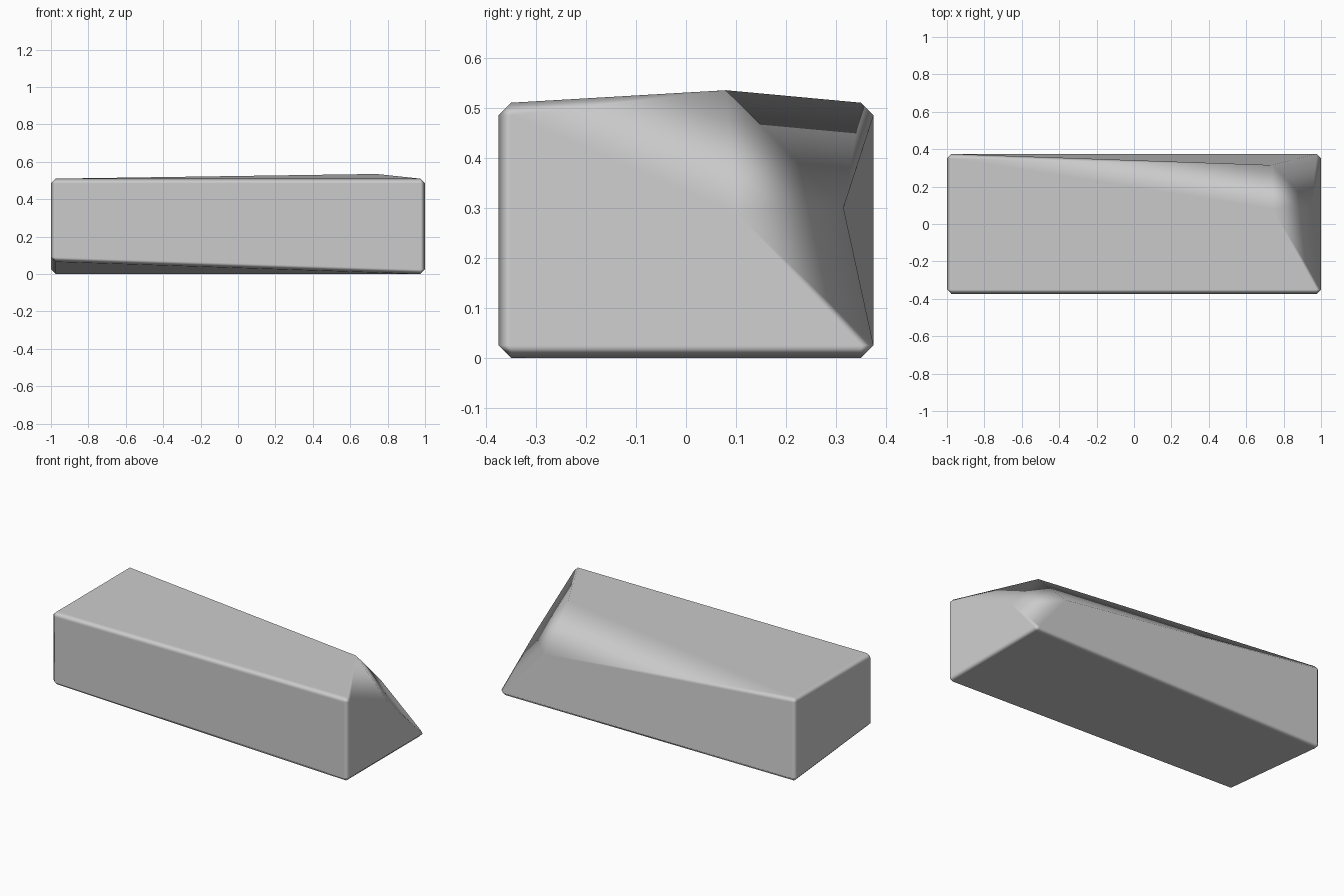
import bpy
import bmesh
from mathutils import Vector

cube = bpy.data.objects.get("Cube")
if cube:
    bpy.data.objects.remove(cube, do_unlink=True)

HALF = Vector((1.0, 0.375, 0.255))
BEVEL = 0.025

# Plain block with chamfered edges
bm = bmesh.new()
bmesh.ops.create_cube(bm, size=2)
bmesh.ops.scale(bm, vec=HALF, verts=bm.verts)
bmesh.ops.bevel(bm, geom=bm.edges[:], offset=BEVEL, segments=1,
                affect='EDGES', profile=0.5)
bmesh.ops.translate(bm, vec=(0, 0, HALF.z), verts=bm.verts)
bm.verts.ensure_lookup_table()


def corner_vert(signs, axis):
    """Chamfer vertex of one corner that lies on the face along the axis."""
    target = Vector([s * (h - (0 if i == axis else BEVEL))
                     for i, (s, h) in enumerate(zip(signs, HALF))])
    target.z += HALF.z
    return min(bm.verts, key=lambda v: (v.co - target).length)


# Broken corner: left, back, top
chip = [(0.95, 0.10, 0.29), (0.74, 0.315, 0.30), (0.74, 0.08, 0.535)]
chip_verts = [corner_vert((1, 1, 1), axis) for axis in range(3)]
# Worn corner: right, front, bottom
worn_verts = [corner_vert((-1, -1, -1), axis) for axis in range(3)]
for vert, place in zip(chip_verts, chip):
    vert.co = place
for vert in worn_verts:
    vert.co.z += 0.065

bmesh.ops.recalc_face_normals(bm, faces=bm.faces[:])
for face in bm.faces:
    face.smooth = True
mesh = bpy.data.meshes.new("chipped_block")
bm.to_mesh(mesh)
bm.free()

block = bpy.data.objects.new("chipped_block", mesh)
bpy.context.collection.objects.link(block)

# Large faces keep flat shading, chamfers blend between them
block.modifiers.new("even_shading", 'WEIGHTED_NORMAL').weight = 100

# Stone colour
stone = bpy.data.materials.new("light_grey_stone")
stone.use_nodes = True
colour = (0.6, 0.6, 0.6, 1)
stone.diffuse_color = colour
stone.node_tree.nodes["Principled BSDF"].inputs["Base Color"].default_value = colour
mesh.materials.append(stone)
